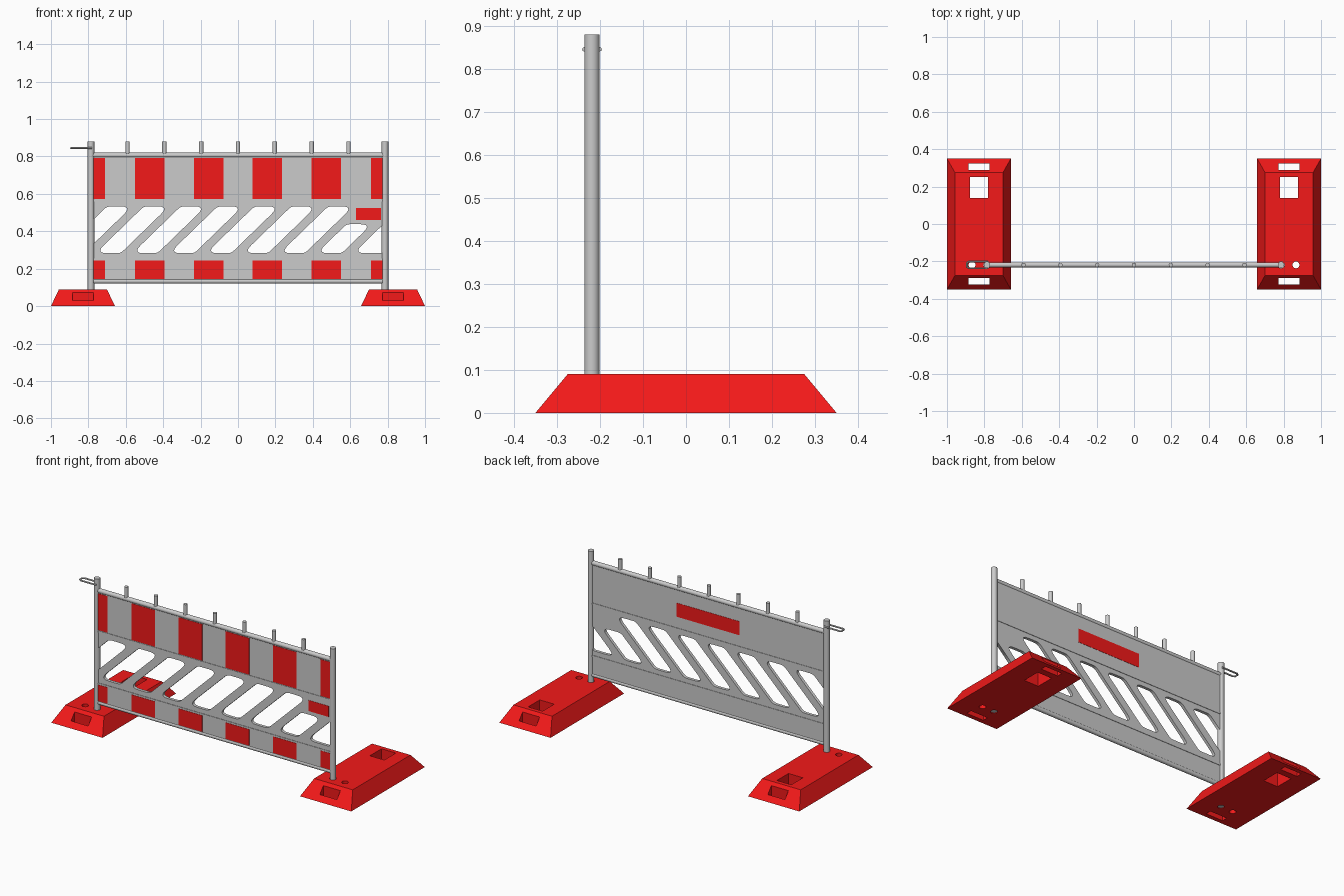
import bpy, bmesh, math
from mathutils import Vector, Matrix

if "Cube" in bpy.data.objects:
    bpy.data.objects.remove(bpy.data.objects["Cube"])

PY = -0.2185      # y of the fence plane
POST_X = 0.786
red = bpy.data.materials.new("red")
red.diffuse_color = (0.9, 0.01, 0.01, 1)
red.use_nodes = True
red.node_tree.nodes["Principled BSDF"].inputs["Base Color"].default_value = red.diffuse_color


def make(name, bm, mat=None):
    bmesh.ops.recalc_face_normals(bm, faces=bm.faces)
    me = bpy.data.meshes.new(name)
    bm.to_mesh(me)
    bm.free()
    ob = bpy.data.objects.new(name, me)
    bpy.context.collection.objects.link(ob)
    if mat:
        me.materials.append(mat)
    return ob


def add_box(bm, x0, x1, y0, y1, z0, z1):
    m = Matrix.Translation(((x0 + x1) / 2, (y0 + y1) / 2, (z0 + z1) / 2)) \
        @ Matrix.Diagonal((x1 - x0, y1 - y0, z1 - z0, 1))
    return bmesh.ops.create_cube(bm, size=1, matrix=m)["verts"]


def add_rod(bm, a, b, r, seg=20):
    a, b = Vector(a), Vector(b)
    d = b - a
    m = Matrix.Translation((a + b) / 2) @ d.to_track_quat('Z', 'Y').to_matrix().to_4x4()
    bmesh.ops.create_cone(bm, cap_ends=True, segments=seg, radius1=r, radius2=r,
                          depth=d.length, matrix=m)


def smooth(ob):
    bpy.ops.object.select_all(action='DESELECT')
    ob.select_set(True)
    bpy.context.view_layer.objects.active = ob
    bpy.ops.object.shade_smooth_by_angle(angle=math.radians(35))


def baked(ob):
    """Replace a curve or modified object by its evaluated mesh."""
    dg = bpy.context.evaluated_depsgraph_get()
    me = bpy.data.meshes.new_from_object(ob.evaluated_get(dg))
    new = bpy.data.objects.new("part", me)
    new.matrix_world = ob.matrix_basis
    bpy.context.collection.objects.link(new)
    name = ob.name
    bpy.data.objects.remove(ob)
    new.name = name
    return new


# Feet: tapered blocks with carrying slots, square hole and post holes
for side, label in ((-1, "left"), (1, "right")):
    cx = side * 0.829
    bm = bmesh.new()
    for v in add_box(bm, cx - 0.171, cx + 0.171, -0.35, 0.35, 0, 0.09):
        if v.co.z > 0.05:
            v.co.x = cx + (v.co.x - cx) * 0.75
            v.co.y *= 0.275 / 0.35
    foot = make(label + "_foot", bm, red)
    bm = bmesh.new()
    add_box(bm, cx - 0.048, cx + 0.048, 0.14, 0.25, -0.1, 0.2)
    for y in (-0.307, 0.307):
        add_box(bm, cx - 0.057, cx + 0.057, y - 0.017, y + 0.017, -0.1, 0.2)
    for x in (POST_X, 0.866):
        add_rod(bm, (side * x, PY, -0.1), (side * x, PY, 0.2), 0.0185)
    cutter = make("foot_cutter", bm, red)
    cutter.hide_render = True
    mod = foot.modifiers.new("holes", 'BOOLEAN')
    mod.operation, mod.solver, mod.object = 'DIFFERENCE', 'EXACT', cutter
    foot = baked(foot)
    bpy.data.objects.remove(cutter)
    smooth(foot)

# Panel: outline with slanted slots as a filled curve
def fillet(corners, n=5):
    """Round each (x, z, distance) corner."""
    out = []
    for i, (x, z, d) in enumerate(corners):
        p = Vector((x, z))
        a, b = (Vector(corners[j % len(corners)][:2]) for j in (i - 1, i + 1))
        if d == 0:
            out.append(p)
            continue
        a = p + (a - p).normalized() * d
        b = p + (b - p).normalized() * d
        for k in range(n + 1):
            t = k / n
            out.append(a * (1 - t) ** 2 + p * 2 * t * (1 - t) + b * t * t)
    return out


ZB, ZT, SLOPE, W, EDGE = 0.283, 0.533, 1.03, 0.134, 0.772
outline = [Vector(p) for p in ((-POST_X, 0.13), (POST_X, 0.13), (POST_X, 0.81), (-POST_X, 0.81))]
loops = [outline]
for k in range(9):
    xb = -0.765 + 0.197 * k - 0.193          # lower left corner
    zt = 0.438 if k == 7 else ZT
    xt = xb + SLOPE * (zt - ZB)
    low_l, low_r = (xb, ZB, 0.06), (xb + W, ZB, 0.02)
    top_r, top_l = (xt + W, zt, 0.06), (xt, zt, 0.02)
    if k == 0:      # cut off by the left post
        corners = [(-EDGE, ZB + (-EDGE - xb - W) / SLOPE, 0), top_r, top_l,
                   (-EDGE, ZB + (-EDGE - xb) / SLOPE, 0)]
    elif k == 8:    # cut off by the right post
        corners = [low_l, (EDGE, ZB, 0.015), (EDGE, ZB + (EDGE - xb) / SLOPE, 0)]
    else:
        corners = [low_l, low_r, top_r, top_l]
    loops.append(fillet(corners))

cu = bpy.data.curves.new("panel", 'CURVE')
cu.dimensions, cu.fill_mode, cu.extrude = '2D', 'BOTH', 0.009
for pts in loops:
    sp = cu.splines.new('POLY')
    sp.points.add(len(pts) - 1)
    for q, p in zip(sp.points, pts):
        q.co = (p.x, p.y, 0, 1)
    sp.use_cyclic_u = True
panel = bpy.data.objects.new("slotted_panel", cu)
panel.rotation_euler = (math.pi / 2, 0, 0)
panel.location = (0, PY, 0)
bpy.context.collection.objects.link(panel)
baked(panel)

# Posts, pegs and rails
for side, label in ((-1, "left"), (1, "right")):
    bm = bmesh.new()
    add_rod(bm, (side * POST_X, PY, 0.004), (side * POST_X, PY, 0.88), 0.0175, 24)
    smooth(make(label + "_post", bm))
bm = bmesh.new()
for i in range(-3, 4):
    add_rod(bm, (0.197 * i, PY, 0.8), (0.197 * i, PY, 0.88), 0.0115, 16)
smooth(make("top_pegs", bm))
for name, z, r in (("top_rail", 0.807, 0.0135), ("bottom_rail", 0.133, 0.0125)):
    bm = bmesh.new()
    add_rod(bm, (-POST_X, PY, z), (POST_X, PY, z), r, 16)
    smooth(make(name, bm))
bm = bmesh.new()
for z in (0.565, 0.25):
    add_box(bm, -POST_X, POST_X, PY - 0.0115, PY + 0.0115, z - 0.005, z + 0.005)
make("panel_ridges", bm)

# Reflective strips and labels
front = (PY - 0.0105, PY - 0.008)
bm = bmesh.new()
for z0, z1 in ((0.573, 0.793), (0.145, 0.243)):
    for x0, x1 in ((0.078, 0.235), (0.393, 0.55), (0.71, 0.776)):
        add_box(bm, x0, x1, *front, z0, z1)
        add_box(bm, -x1, -x0, *front, z0, z1)
make("red_strips", bm, red)
bm = bmesh.new()
add_box(bm, 0.63, 0.765, *front, 0.46, 0.525)
make("front_label", bm, red)
bm = bmesh.new()
add_box(bm, -0.21, 0.21, PY + 0.008, PY + 0.0105, 0.637, 0.72)
make("back_label", bm, red)

# Coupling loop wrapped around the left post
cu = bpy.data.curves.new("loop", 'CURVE')
cu.dimensions, cu.bevel_depth, cu.bevel_resolution = '3D', 0.005, 2
cu.use_fill_caps = True
pts = [(-0.78, -0.018), (-0.883, -0.018), (-0.893, -0.011),
       (-0.893, 0.011), (-0.883, 0.018), (-0.78, 0.018)]
sp = cu.splines.new('POLY')
sp.points.add(len(pts) - 1)
for q, (x, y) in zip(sp.points, pts):
    q.co = (x, PY + y, 0.845, 1)
loop = bpy.data.objects.new("coupling_loop", cu)
bpy.context.collection.objects.link(loop)
smooth(baked(loop))
